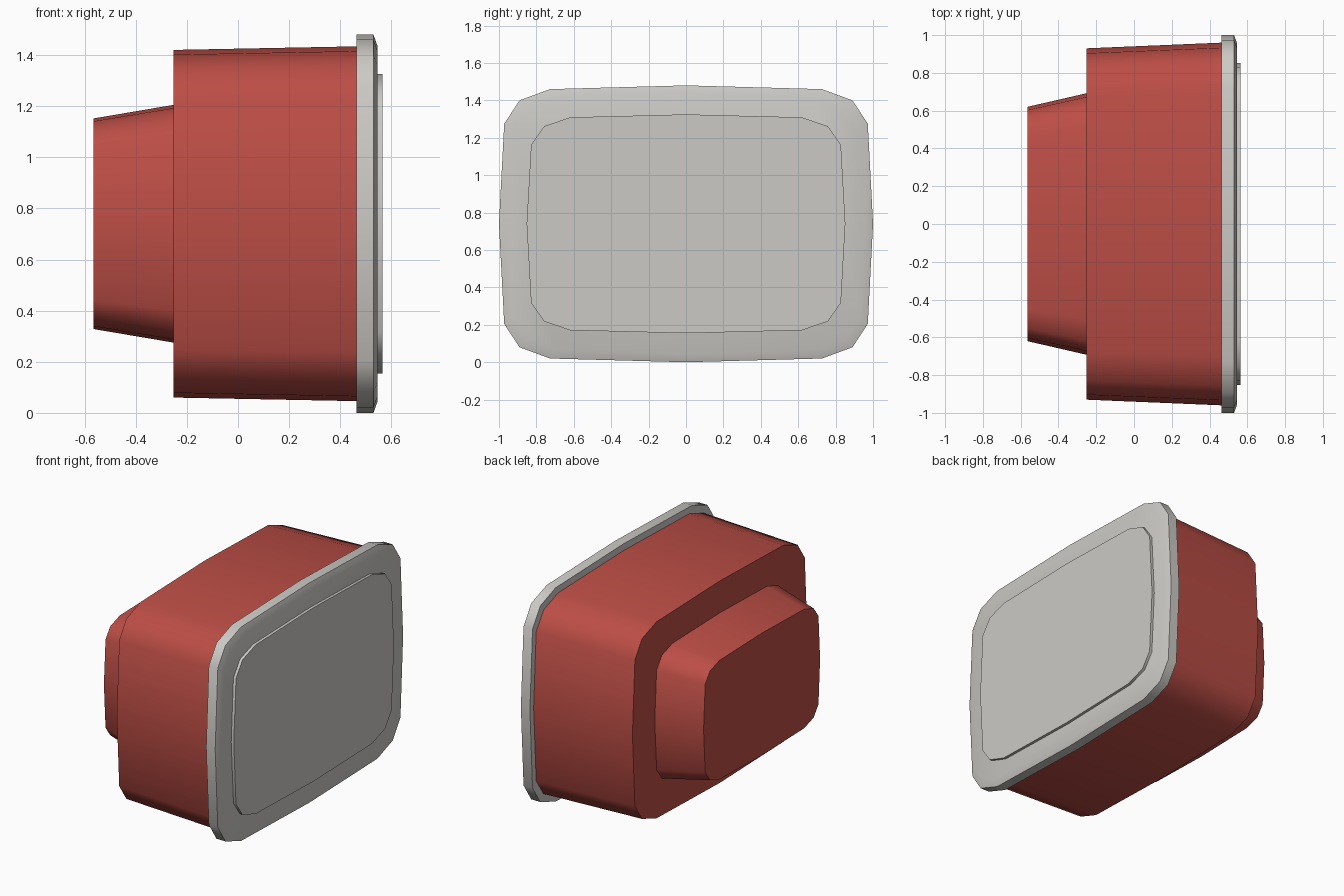
import bpy, bmesh, math

if "Cube" in bpy.data.objects:
    bpy.data.objects.remove(bpy.data.objects["Cube"])

CENTRE_Z = 0.74
# One quarter of the soft-cornered outline, as fractions of half width and half height
QUARTER = [(0, 1), (0.727, 0.973), (0.89, 0.892), (0.972, 0.723), (1, 0)]


def outline():
    """Mirror the quarter into a full closed loop."""
    right = QUARTER + [(u, -v) for u, v in QUARTER[-2::-1]]
    return right + [(-u, v) for u, v in right[-2:0:-1]]


def material(name, rgb):
    m = bpy.data.materials.new(name)
    m.diffuse_color = (*rgb, 1)
    m.use_nodes = True
    m.node_tree.nodes["Principled BSDF"].inputs["Base Color"].default_value = m.diffuse_color
    return m


def loft(name, sections, mat):
    """Skin outline sections (x, half width, half height) along x and cap both ends."""
    bm = bmesh.new()
    loops = [[bm.verts.new((x, u * w, CENTRE_Z + v * h)) for u, v in outline()]
             for x, w, h in sections]
    n = len(loops[0])
    for a, b in zip(loops, loops[1:]):
        for i in range(n):
            j = (i + 1) % n
            bm.faces.new((a[i], a[j], b[j], b[i]))
    bm.faces.new(loops[0])
    bm.faces.new(loops[-1])
    bmesh.ops.recalc_face_normals(bm, faces=bm.faces)
    mesh = bpy.data.meshes.new(name)
    bm.to_mesh(mesh)
    bm.free()
    mesh.materials.append(mat)
    obj = bpy.data.objects.new(name, mesh)
    bpy.context.collection.objects.link(obj)
    bpy.ops.object.select_all(action='DESELECT')
    obj.select_set(True)
    bpy.context.view_layer.objects.active = obj
    bpy.ops.object.shade_smooth_by_angle(angle=math.radians(40))
    return obj


red = material("red", (0.50, 0.075, 0.06))
grey = material("light grey", (0.60, 0.59, 0.56))

# Stepped red housing
loft("rear_housing", [(-0.565, 0.62, 0.412), (-0.252, 0.692, 0.465)], red)
loft("main_housing", [(-0.252, 0.93, 0.68), (0.463, 0.96, 0.694)], red)
# Grey front rim with a chamfered edge, and the raised lens panel
loft("front_rim", [(0.463, 1, 0.74), (0.53, 1, 0.74), (0.546, 0.955, 0.695)], grey)
loft("front_panel", [(0.546, 0.852, 0.585), (0.565, 0.852, 0.585)], grey)
